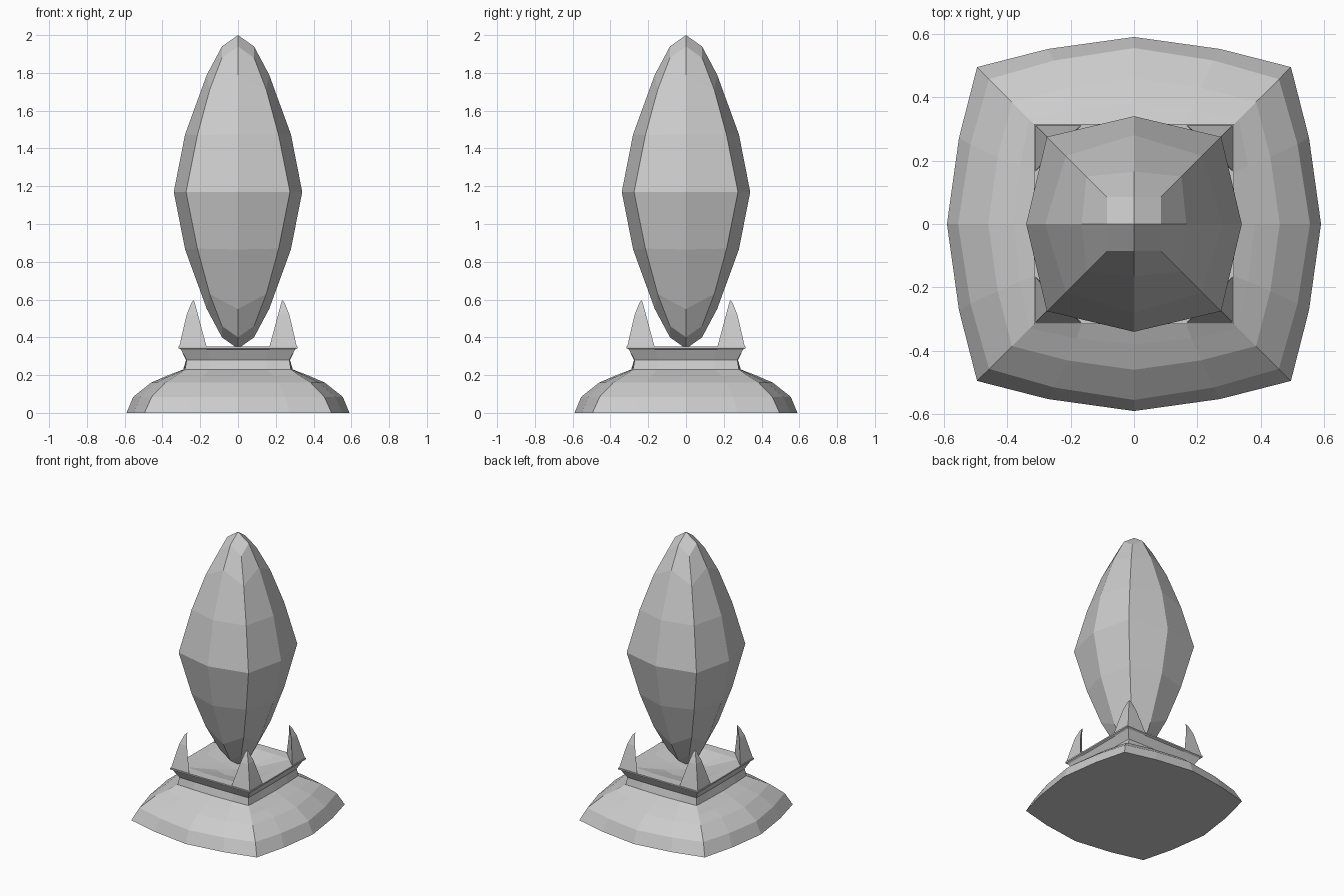
import bpy, bmesh
from mathutils import Matrix
from math import pi

if "Cube" in bpy.data.objects:
    bpy.data.objects.remove(bpy.data.objects["Cube"])


def ring(mid, corner, z_mid, z_corner, quarters):
    """Bulged square loop: corners, side middles and optional quarter points."""
    side = [(corner, -corner, z_corner), (mid, 0, z_mid)]
    if quarters:
        d = corner + 0.6 * (mid - corner)
        z = (z_mid + z_corner) / 2
        side = [side[0], (d, -0.55 * corner, z), side[1], (d, 0.55 * corner, z)]
    pts = []
    for k in range(4):
        for x, y, z in side:
            for _ in range(k):
                x, y = -y, x
            pts.append((x, y, z))
    return pts


def loft(bm, loops, start=None, end=None):
    """Join loops with quads; close each end with a point or a flat face."""
    rows = [[bm.verts.new(p) for p in loop] for loop in loops]
    n = len(rows[0])
    for a, b in zip(rows, rows[1:]):
        for i in range(n):
            j = (i + 1) % n
            bm.faces.new((a[i], a[j], b[j], b[i]))
    for row, tip in ((rows[0], start), (rows[-1], end)):
        if tip:
            v = bm.verts.new(tip)
            for i in range(n):
                bm.faces.new((row[i], row[(i + 1) % n], v))
        else:
            bm.faces.new(row)


def finish(name, bm):
    bmesh.ops.recalc_face_normals(bm, faces=bm.faces[:])
    me = bpy.data.meshes.new(name)
    bm.to_mesh(me)
    bm.free()
    ob = bpy.data.objects.new(name, me)
    bpy.context.collection.objects.link(ob)


# Pedestal: bulging foot, neck, flared plate and shallow dish
bm = bmesh.new()
profile = [(0.59, 0.495, 0), (0.555, 0.457, 0.085), (0.46, 0.385, 0.16),
           (0.38, 0.33, 0.195), (0.29, 0.28, 0.23), (0.275, 0.272, 0.28),
           (0.302, 0.302, 0.335), (0.315, 0.315, 0.342), (0.315, 0.315, 0.352),
           (0.25, 0.24, 0.35), (0.13, 0.10, 0.315)]
loft(bm, [ring(m, c, z, z, True) for m, c, z in profile], end=(0, 0, 0.305))
finish("pedestal", bm)

# Crystal: mirrored faceted halves about its widest loop
mid_z = 1.17
upper = [(0.34, 0.275, 0, 0), (0.28, 0.215, 0.305, 0.30),
         (0.165, 0.15, 0.62, 0.54), (0.085, 0.085, 0.77, 0.71)]
loops = [ring(m, c, mid_z - a, mid_z - b, False) for m, c, a, b in upper[:0:-1]]
loops += [ring(m, c, mid_z + a, mid_z + b, False) for m, c, a, b in upper]
bm = bmesh.new()
loft(bm, loops, start=(0, 0, 0.34), end=(0, 0, 2.0))
finish("crystal", bm)

# Corner claws: three-sided tapering spikes, one per plate corner
levels = [(0.312, 0.165, 0.345), (0.293, 0.188, 0.43),
          (0.272, 0.212, 0.52), (0.248, 0.228, 0.58)]
for k in range(4):
    bm = bmesh.new()
    loft(bm, [[(c, c, z), (e, c, z), (c, e, z)] for c, e, z in levels],
         end=(0.235, 0.235, 0.597))
    bm.transform(Matrix.Rotation(k * pi / 2, 4, 'Z'))
    finish(f"corner_claw_{k + 1}", bm)
